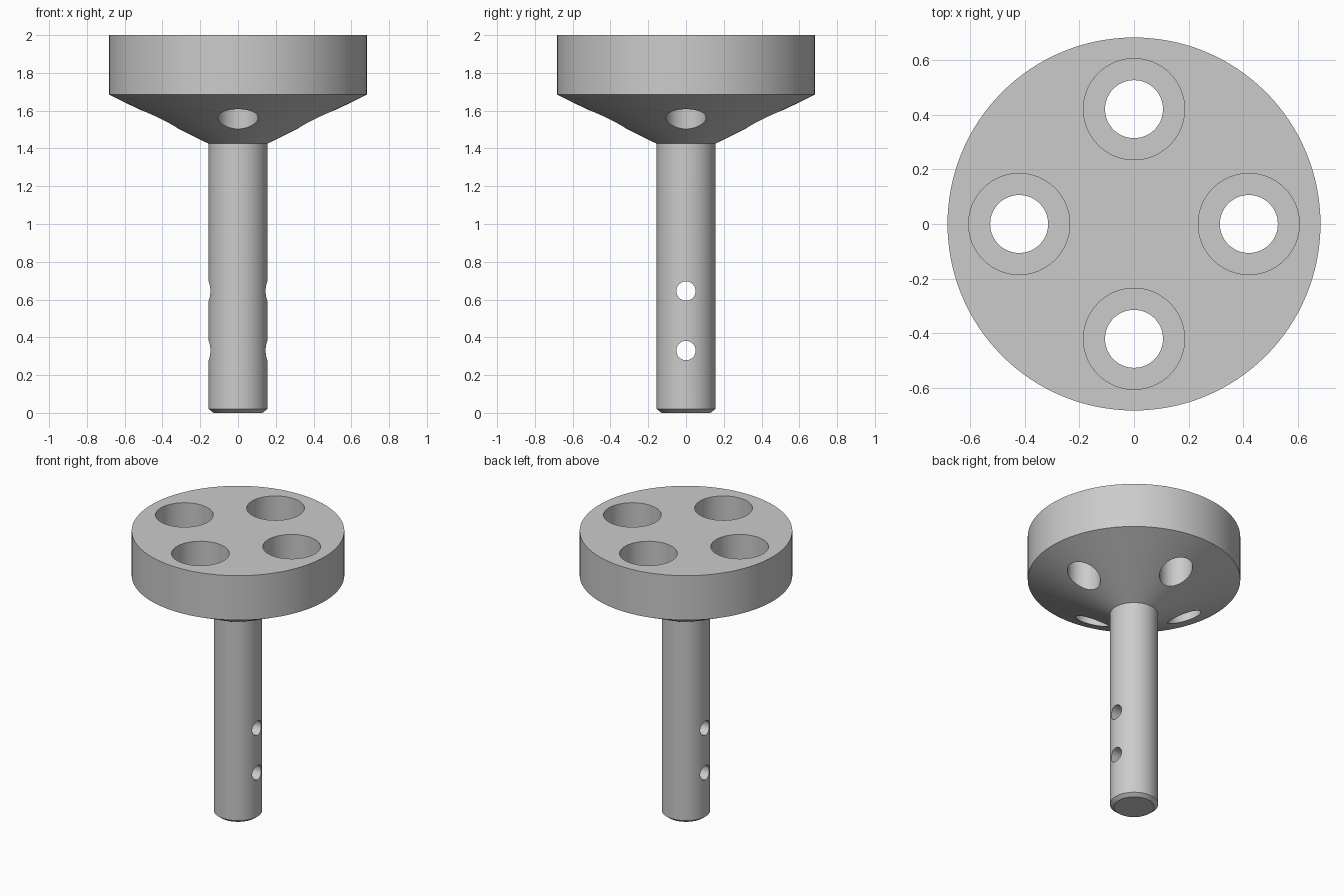
import bpy, bmesh, math
from mathutils import Matrix, Vector

cube = bpy.data.objects.get("Cube")
if cube:
    bpy.data.objects.remove(cube, do_unlink=True)

grey = bpy.data.materials.new("plain grey")
grey.use_nodes = True
colour = (0.6, 0.6, 0.6, 1)
grey.diffuse_color = colour
grey.node_tree.nodes["Principled BSDF"].inputs["Base Color"].default_value = colour


def lathe(name, profile, matrix=Matrix(), steps=96):
    """Closed solid of revolution from (radius, height) points on the axis ends."""
    bm = bmesh.new()
    rings = []
    for r, z in profile:
        rings.append([bm.verts.new((r * math.cos(a), r * math.sin(a), z))
                      for a in (math.tau * i / steps for i in range(steps))])
    for low, high in zip(rings, rings[1:]):
        for i in range(steps):
            j = (i + 1) % steps
            bm.faces.new((low[i], low[j], high[j], high[i]))
    bm.faces.new(rings[0][::-1])
    bm.faces.new(rings[-1])
    bm.transform(matrix)
    mesh = bpy.data.meshes.new(name)
    bm.to_mesh(mesh)
    bm.free()
    mesh.materials.append(grey)
    obj = bpy.data.objects.new(name, mesh)
    bpy.context.collection.objects.link(obj)
    return obj


# Chamfered stem, conical flare and thick round head in one turned body
body = lathe("flanged_stem", [(0.13, 0), (0.155, 0.02), (0.155, 1.425),
                              (0.682, 1.685), (0.682, 2)], steps=128)

# Four counterbored bolt holes through the head
cutters = []
for k in range(4):
    a = k * math.pi / 2
    place = Matrix.Translation(Vector((0.42 * math.cos(a), 0.42 * math.sin(a), 0)))
    cutters.append(lathe("bolt_hole_cutter", [(0.106, 1.3), (0.106, 1.77),
                                              (0.185, 1.77), (0.185, 2.1)], place, 64))

# Two cross holes through the stem
for z in (0.33, 0.645):
    place = Matrix.Translation(Vector((0, 0, z))) @ Matrix.Rotation(math.pi / 2, 4, 'Y')
    cutters.append(lathe("cross_hole_cutter", [(0.051, -0.3), (0.051, 0.3)], place, 48))

for cutter in cutters:
    cutter.hide_render = True
    cutter.hide_set(True)
    cut = body.modifiers.new("cut", 'BOOLEAN')
    cut.operation = 'DIFFERENCE'
    cut.solver = 'EXACT'
    cut.object = cutter

# Apply the cuts, discard the cutters and smooth the round walls
bpy.context.view_layer.objects.active = body
body.select_set(True)
for name in [m.name for m in body.modifiers]:
    bpy.ops.object.modifier_apply(modifier=body.modifiers[0].name)
for cutter in cutters:
    bpy.data.objects.remove(cutter, do_unlink=True)
bpy.ops.object.shade_smooth_by_angle(angle=math.radians(20))
